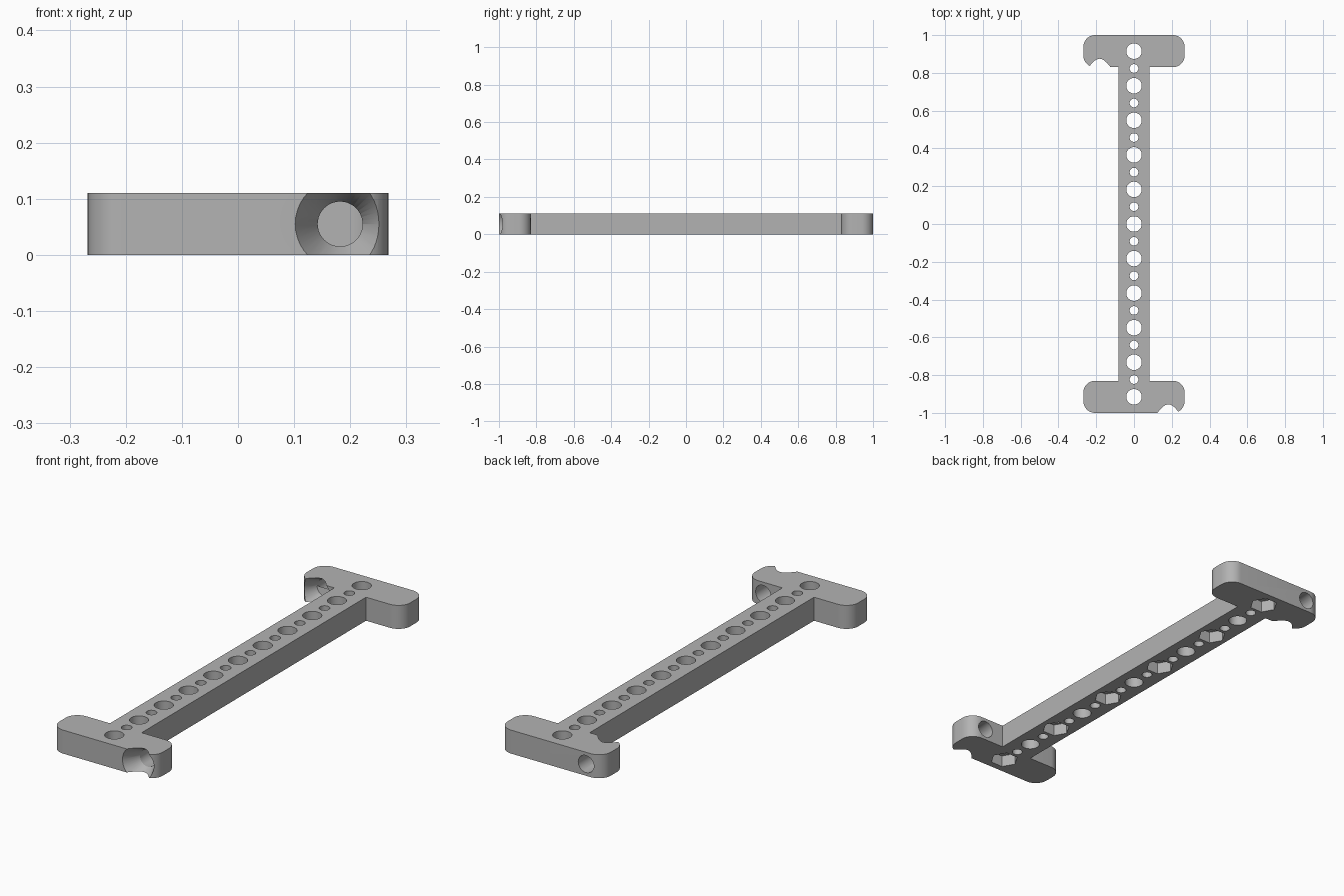
import bpy, bmesh
from math import pi, cos, sin, radians
from mathutils import Matrix

cube = bpy.data.objects.get("Cube")
if cube:
    bpy.data.objects.remove(cube, do_unlink=True)

H = 0.11              # plate thickness
BAR, CAP = 0.082, 0.268   # half widths of bar and end caps
INNER, END = 0.83, 1.0    # y range of an end cap
R = 0.062             # corner radius
PITCH = 0.183         # large hole spacing
SCREW_X = 0.182

grey = bpy.data.materials.new("plain grey")
grey.use_nodes = True
COLOUR = (0.45, 0.45, 0.45, 1)
grey.diffuse_color = COLOUR
grey.node_tree.nodes["Principled BSDF"].inputs["Base Color"].default_value = COLOUR


def make(name, bm):
    mesh = bpy.data.meshes.new(name)
    bmesh.ops.recalc_face_normals(bm, faces=bm.faces)
    bm.to_mesh(mesh)
    bm.free()
    mesh.materials.append(grey)
    obj = bpy.data.objects.new(name, mesh)
    bpy.context.collection.objects.link(obj)
    return obj


def cylinder(bm, r1, r2, depth, matrix, sides=40):
    bmesh.ops.create_cone(bm, cap_ends=True, segments=sides, radius1=r1,
                          radius2=r2, depth=depth, matrix=matrix)


def arc(cx, cy, start, steps=10):
    return [(cx + R * cos(start + pi / 2 * i / steps),
             cy + R * sin(start + pi / 2 * i / steps)) for i in range(steps + 1)]


# Plate outline: half of the I shape, then the same half turned around
half = [(BAR, INNER)]
half += arc(CAP - R, INNER + R, -pi / 2)
half += arc(CAP - R, END - R, 0)
half += arc(R - CAP, END - R, pi / 2)
half += arc(R - CAP, INNER + R, pi)
half += [(-BAR, INNER)]
outline = half + [(-x, -y) for x, y in half]
bm = bmesh.new()
base = bm.faces.new([bm.verts.new((x, y, 0)) for x, y in outline])
top = bmesh.ops.extrude_face_region(bm, geom=[base])
bmesh.ops.translate(bm, vec=(0, 0, H),
                    verts=[v for v in top["geom"] if isinstance(v, bmesh.types.BMVert)])
plate = make("bracket_plate", bm)

# Row of large and small through holes
holes = bmesh.new()
for i in range(-10, 11):
    r = 0.041 if i % 2 == 0 else 0.023
    cylinder(holes, r, r, H * 2, Matrix.Translation((0, i * PITCH / 2, H / 2)))

# Hexagonal nut pockets in the underside, at every other large hole
pockets = bmesh.new()
for i in range(-5, 6, 2):
    place = Matrix.Translation((0, i * PITCH, 0)) @ Matrix.Rotation(radians(30), 4, "Z")
    cylinder(pockets, 0.062, 0.062, H, place, 6)

# Screw holes through the end caps, and their conical recesses facing forward
screws, cones = bmesh.new(), bmesh.new()
turn = Matrix.Rotation(-pi / 2, 4, "X")
for x, face_y in ((SCREW_X, -END), (-SCREW_X, INNER)):
    mid = Matrix.Translation((x, face_y + 0.085, H / 2)) @ turn
    cylinder(screws, 0.04, 0.04, 0.3, mid)
    # cone starts just outside the face so the cut stays clean
    cylinder(cones, 0.0856, 0.04, 0.082,
             Matrix.Translation((x, face_y + 0.031, H / 2)) @ turn)

# Cut every group out of the plate
bpy.context.view_layer.objects.active = plate
plate.select_set(True)
for name, cutter_bm in (("hole_cutter", holes), ("pocket_cutter", pockets),
                        ("cone_cutter", cones), ("screw_cutter", screws)):
    cutter = make(name, cutter_bm)
    cutter.hide_render = True
    cut = plate.modifiers.new(name, "BOOLEAN")
    cut.operation = "DIFFERENCE"
    cut.solver = "EXACT"
    cut.object = cutter
    bpy.ops.object.modifier_apply(modifier=cut.name)
    bpy.data.objects.remove(cutter, do_unlink=True)

bpy.ops.object.shade_smooth_by_angle(angle=radians(30))
